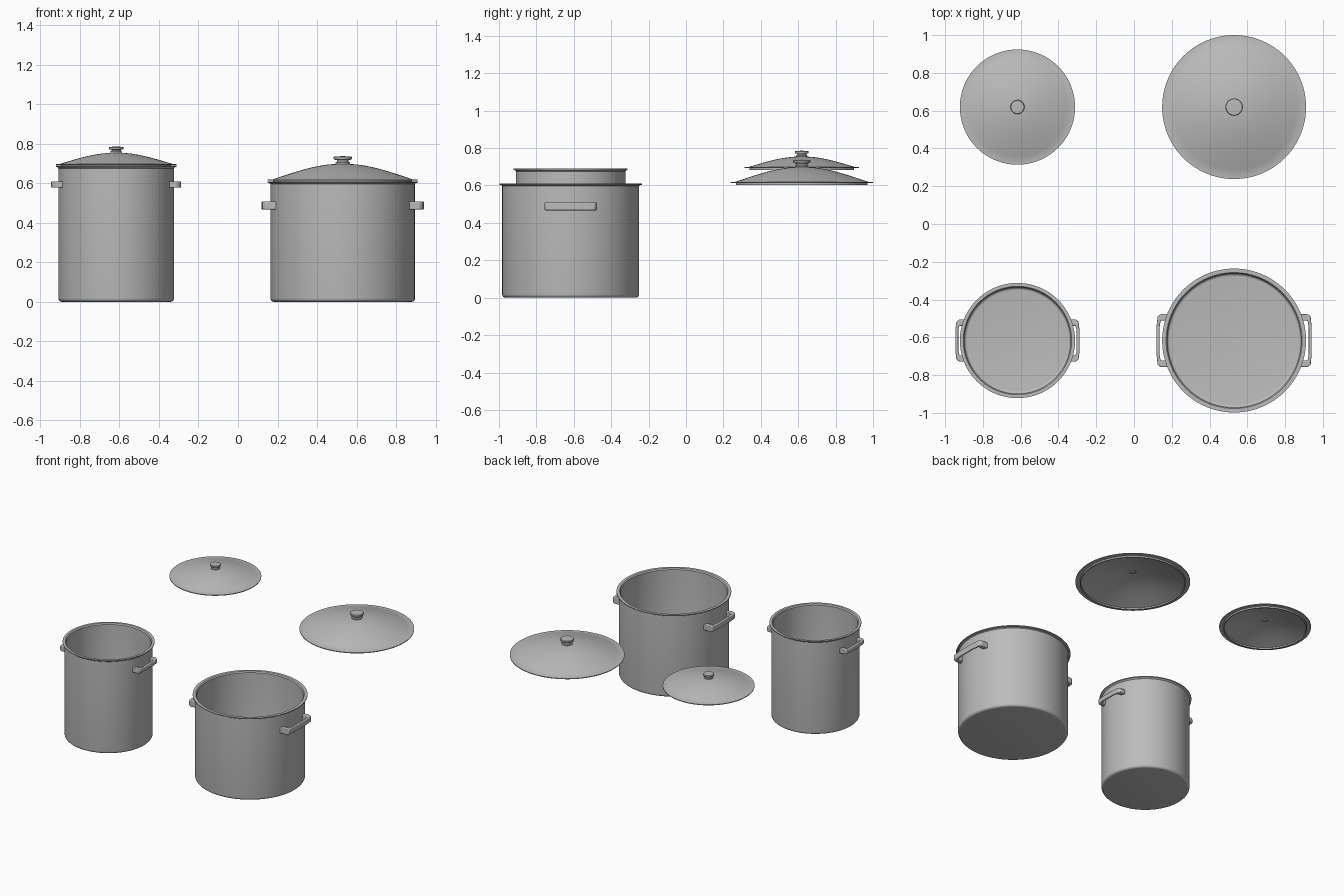
import bpy, bmesh, math

cube = bpy.data.objects.get("Cube")
if cube:
    bpy.data.objects.remove(cube, do_unlink=True)

SEGMENTS = 96
steel = bpy.data.materials.new("brushed_steel_grey")
steel.use_nodes = True
colour = (0.5, 0.5, 0.5, 1)
steel.diffuse_color = colour
steel.node_tree.nodes["Principled BSDF"].inputs["Base Color"].default_value = colour


def finish(name, bm, location, angle=35):
    """Turn a bmesh into a smooth-shaded steel object."""
    bmesh.ops.recalc_face_normals(bm, faces=bm.faces)
    mesh = bpy.data.meshes.new(name)
    bm.to_mesh(mesh)
    bm.free()
    mesh.materials.append(steel)
    obj = bpy.data.objects.new(name, mesh)
    obj.location = location
    bpy.context.collection.objects.link(obj)
    bpy.ops.object.select_all(action='DESELECT')
    obj.select_set(True)
    bpy.context.view_layer.objects.active = obj
    bpy.ops.object.shade_smooth_by_angle(angle=math.radians(angle))
    return obj


def lathe(name, profile, location):
    """Spin a closed (radius, height) profile around the z axis."""
    bm = bmesh.new()
    verts = [bm.verts.new((r, 0, z)) for r, z in profile]
    edges = [bm.edges.new(pair) for pair in zip(verts, verts[1:])]
    bmesh.ops.spin(bm, geom=verts + edges, cent=(0, 0, 0), axis=(0, 0, 1),
                   angle=math.tau, steps=SEGMENTS, use_duplicate=False)
    bmesh.ops.remove_doubles(bm, verts=bm.verts, dist=1e-5)
    return finish(name, bm, location)


def arc(cx, cz, radius, start, end, steps=5):
    """Points on a circular arc, angles in degrees."""
    angles = [math.radians(start + (end - start) * i / steps) for i in range(steps + 1)]
    return [(cx + radius * math.cos(a), cz + radius * math.sin(a)) for a in angles]


def make_pot(size, x, y, body, rim, height):
    """Thin-walled body with a rounded base and a flared rim."""
    inner = body - 0.012
    profile = [(0, 0)] + arc(body - 0.018, 0.018, 0.018, -90, 0)
    profile += [(body, height - 0.014), (body + 0.004, height - 0.009),
                (rim, height - 0.006), (rim, height),
                (inner + 0.006, height), (inner, height - 0.008)]
    profile += arc(inner - 0.014, 0.026, 0.014, 0, -90) + [(0, 0.012)]
    lathe(size + "_pot", profile, (x, y, 0))


def make_handle(name, location, side, reach, half, root, tall):
    """Bracket handle: two end posts joined by a slightly bowed grip."""
    bar, post = 0.016, 0.034
    bow = 0.006
    outer = [(root, half), (reach - 0.022, half), (reach - bow, half - 0.012),
             (reach, half * 0.5)]
    inside = [(reach - bar, half * 0.5), (reach - bar - bow, half - post),
              (root, half - post)]
    outline = outer + [(x, -y) for x, y in reversed(outer)]
    outline += [(x, -y) for x, y in reversed(inside)] + inside
    bm = bmesh.new()
    face = bm.faces.new([bm.verts.new((side * x, y, -tall / 2)) for x, y in outline])
    grown = bmesh.ops.extrude_face_region(bm, geom=[face])["geom"]
    bmesh.ops.translate(bm, vec=(0, 0, tall),
                        verts=[v for v in grown if isinstance(v, bmesh.types.BMVert)])
    obj = finish(name, bm, location)
    bevel = obj.modifiers.new("soft_edges", 'BEVEL')
    bevel.width, bevel.segments = 0.005, 3


def make_lid(size, x, y, rim, lip, base, rise, knob):
    """Domed shell with flat brim, inner locating lip and a knob."""
    steps = 14
    def dome(radius, low, high):
        # flat crown that falls away smoothly towards the brim
        pts = []
        for i in range(steps + 1):
            t = i / steps
            drop = 0.5 * (1 - math.cos(math.pi * t)) * 0.35 + 0.65 * t ** 2.4
            pts.append((radius * t, high - (high - low) * drop))
        return pts
    brim = 0.012
    top = dome(lip + 0.004, brim + 0.005, rise)
    under = dome(lip - 0.008, brim - 0.002, rise - 0.008)
    profile = top + [(rim, brim + 0.004), (rim, brim - 0.001), (lip, brim - 0.001),
                     (lip, 0), (lip - 0.008, 0)] + under[::-1]
    lathe(size + "_lid", profile, (x, y, base))
    # knob with narrow stem and flat rounded cap
    k = knob
    lathe(size + "_lid_knob",
          [(0, -0.004), (0.8 * k, -0.004), (0.8 * k, 0.006), (0.65 * k, 0.01),
           (0.65 * k, 0.4 * k), (0.95 * k, 0.46 * k), (k, 0.55 * k),
           (k, 0.72 * k), (0.92 * k, 0.8 * k), (0, 0.84 * k)],
          (x, y, base + rise))
    # fixing screw under the lid
    lathe(size + "_lid_screw", [(0, -0.006), (0.4 * k, -0.006), (0.5 * k, 0), (0.5 * k, 0.008),
                                (0, 0.008)], (x, y, base + rise - 0.009))


# size, x, body radius, rim radius, pot height, handle height, lid rise, knob radius
sets = [("large", 0.53, 0.366, 0.381, 0.61, 0.488, 0.097, 0.046),
        ("small", -0.617, 0.293, 0.305, 0.69, 0.594, 0.073, 0.037)]

for size, x, body, rim, height, grip_z, rise, knob in sets:
    scale = body / 0.366
    make_pot(size, x, -0.617, body, rim, height)
    make_lid(size, x, 0.619, rim, body - 0.014, height - 0.008, rise, knob)
    for label, side in (("left", 1), ("right", -1)):
        make_handle(f"{size}_pot_{label}_handle", (x, -0.617, grip_z), side,
                    0.411 * scale, 0.14 * scale, 0.336 * scale, 0.041 * scale)
